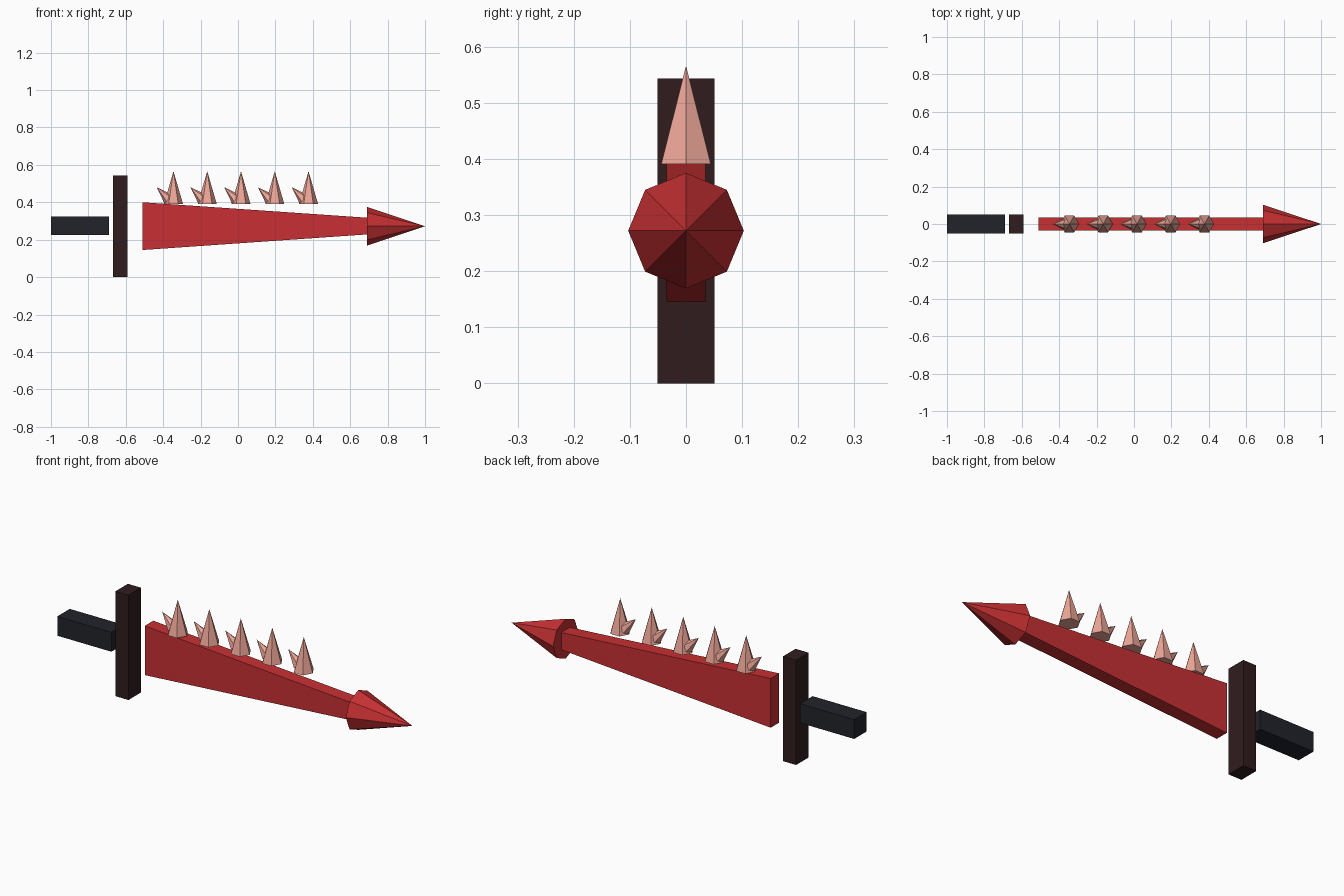
import bpy, bmesh
from math import pi
from mathutils import Matrix, Vector

if "Cube" in bpy.data.objects:
    bpy.data.objects.remove(bpy.data.objects["Cube"])


def material(name, rgb):
    m = bpy.data.materials.new(name)
    m.diffuse_color = (*rgb, 1)
    m.use_nodes = True
    m.node_tree.nodes["Principled BSDF"].inputs["Base Color"].default_value = m.diffuse_color
    return m


RED = material("red", (0.58, 0.03, 0.033))
PINK = material("pale_pink", (0.84, 0.38, 0.31))
BROWN = material("dark_brown", (0.03, 0.012, 0.013))
BLACK = material("blue_black", (0.015, 0.017, 0.024))


def finish(bm, name, mat):
    bmesh.ops.recalc_face_normals(bm, faces=bm.faces)
    me = bpy.data.meshes.new(name)
    bm.to_mesh(me)
    bm.free()
    me.materials.append(mat)
    ob = bpy.data.objects.new(name, me)
    bpy.context.collection.objects.link(ob)
    return ob


def box(name, x0, x1, half_y, z0, z1, mat, end_z=None):
    """Box along x; end_z gives a different z range at x1 for a taper."""
    bm = bmesh.new()
    bmesh.ops.create_cube(bm, size=2)
    lo, hi = end_z or (z0, z1)
    for v in bm.verts:
        right, top = v.co.x > 0, v.co.z > 0
        z = (hi if top else lo) if right else (z1 if top else z0)
        v.co = (x1 if right else x0, half_y * v.co.y, z)
    return finish(bm, name, mat)


def add_cone(bm, base, direction, length, radius, sides):
    """Cone with its base centre at base; one corner lies in the xz plane."""
    pitch = Vector((0, 0, 1)).angle(direction) * (1 if direction.x >= 0 else -1)
    corner = Matrix.Rotation(pi / 2, 4, 'Z')
    ring = bmesh.ops.create_cone(bm, cap_ends=True, segments=sides,
                                 radius1=radius, radius2=0, depth=length,
                                 matrix=Matrix.Translation(base)
                                 @ Matrix.Rotation(pitch, 4, 'Y') @ corner
                                 @ Matrix.Translation((0, 0, length / 2)))
    bmesh.ops.remove_doubles(bm, verts=ring["verts"], dist=1e-5)


# Handle, cross guard and tapered blade
box("handle", -1.0, -0.69, 0.051, 0.224, 0.324, BLACK)
box("guard", -0.667, -0.592, 0.051, 0, 0.543, BROWN)
box("blade", -0.51, 0.70, 0.035, 0.145, 0.40, RED, end_z=(0.229, 0.317))

# Eight-sided point
bm = bmesh.new()
add_cone(bm, Vector((0.69, 0, 0.272)), Vector((1, 0, 0)), 0.31, 0.103, 8)
finish(bm, "blade_tip", RED)

# Row of spikes, each with a smaller barb leaning back
for i in range(5):
    x = -0.345 + 0.1805 * i
    bm = bmesh.new()
    add_cone(bm, Vector((x, 0, 0.391)), Vector((0, 0, 1)), 0.175, 0.051, 6)
    finish(bm, f"spike_{i + 1}", PINK)
    bm = bmesh.new()
    add_cone(bm, Vector((x - 0.025, 0, 0.416)), Vector((-1, 0, 1)), 0.091, 0.032, 6)
    finish(bm, f"barb_{i + 1}", PINK)
